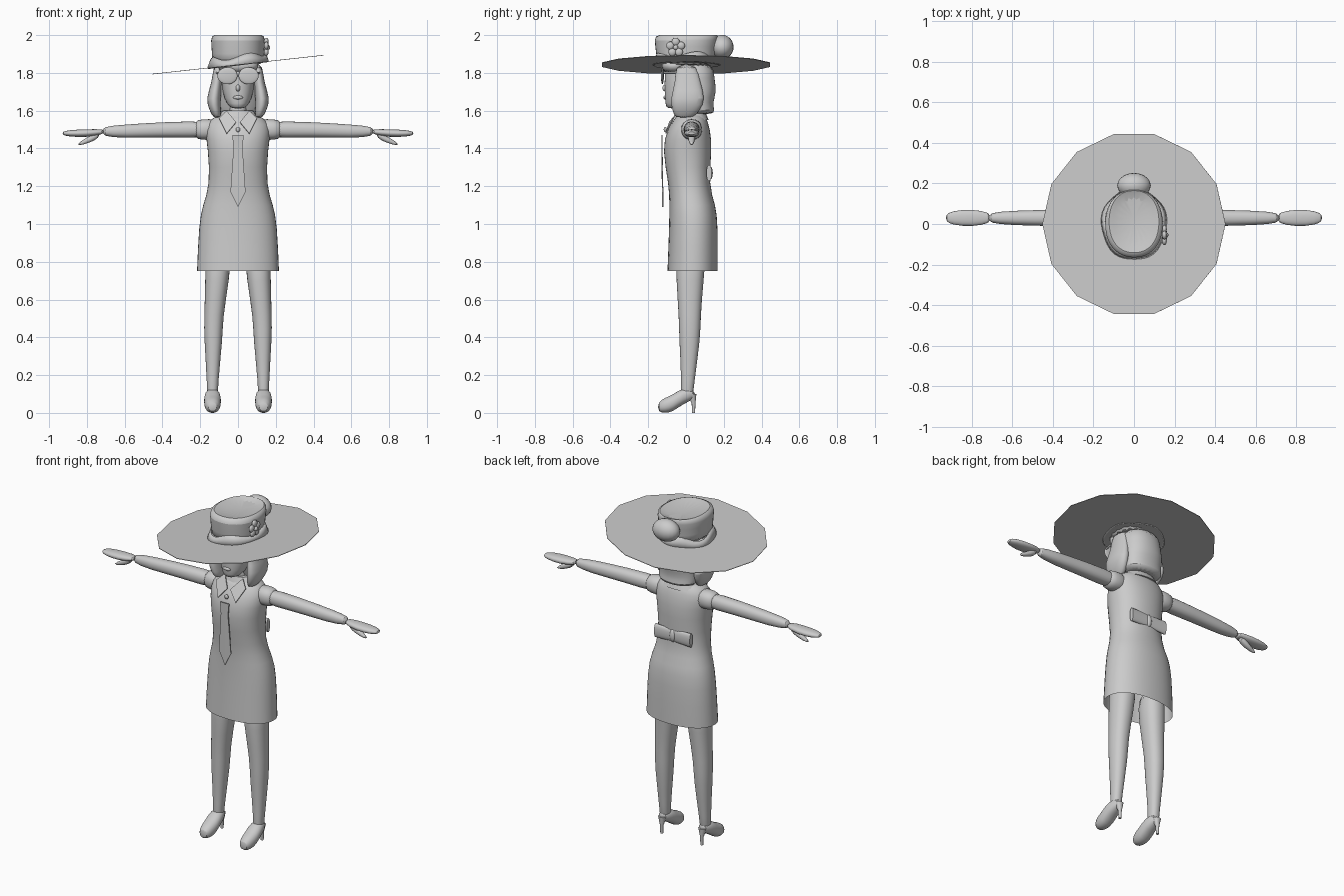
import bpy, bmesh
from math import sin, cos, tau, atan, copysign
from mathutils import Matrix

cube = bpy.data.objects.get("Cube")
if cube:
    bpy.data.objects.remove(cube)

colour = (.6, .6, .6, 1)
grey = bpy.data.materials.new("plain grey")
grey.use_nodes = True
grey.diffuse_color = colour
grey.node_tree.nodes["Principled BSDF"].inputs["Base Color"].default_value = colour


def finish(name, bm, smooth=True, rounded=False, thickness=0, mirror=False):
    """Turn a bmesh into a named object with its modifiers and shading."""
    bmesh.ops.recalc_face_normals(bm, faces=bm.faces)
    mesh = bpy.data.meshes.new(name)
    bm.to_mesh(mesh)
    bm.free()
    mesh.materials.append(grey)
    part = bpy.data.objects.new(name, mesh)
    bpy.context.collection.objects.link(part)
    if mirror:
        part.modifiers.new("other side", "MIRROR")
    if thickness:
        part.modifiers.new("thickness", "SOLIDIFY").thickness = thickness
    if rounded:
        part.modifiers.new("rounding", "SUBSURF").render_levels = 1
    if smooth:
        bpy.ops.object.select_all(action="DESELECT")
        part.select_set(True)
        bpy.context.view_layer.objects.active = part
        bpy.ops.object.shade_smooth_by_angle(angle=.8)


def soften(value):
    """Make an oval slightly boxy."""
    return copysign(abs(value) ** .9, value)


def bridge(bm, loops):
    for lower, upper in zip(loops, loops[1:]):
        for i in range(len(lower)):
            bm.faces.new((lower[i - 1], lower[i], upper[i], upper[i - 1]))


def loft(name, axis, rings, open_start=False, sides=20, mirror=False, rounded=True):
    """Skin oval rings given as position, two centre values and two radii."""
    bm = bmesh.new()
    loops = []
    for position, u, v, wide, deep in rings:
        loop = []
        for i in range(sides):
            angle = tau * i / sides
            a, b = u + wide * soften(cos(angle)), v + deep * soften(sin(angle))
            point = {"x": (position, a, b), "y": (a, position, b), "z": (a, b, position)}
            loop.append(bm.verts.new(point[axis]))
        loops.append(loop)
    bridge(bm, loops)
    bm.faces.new(loops[-1])
    if not open_start:
        bm.faces.new(loops[0])
    finish(name, bm, rounded=rounded, mirror=mirror)


def upright(name, rings, **options):
    """Centred form: rings of height, half width, front and back."""
    loft(name, "z", [(z, 0, (front + back) / 2, half, (back - front) / 2)
                     for z, half, front, back in rings], **options)


def limb(name, axis, rings, squash=1, **options):
    """Mirrored pair: rings of position, two centre values and a radius."""
    loft(name, axis, [(*ring, ring[-1] * squash) for ring in rings], mirror=True, **options)


def ball(name, centre, radii, mirror=False):
    bm = bmesh.new()
    shape = Matrix.Translation(centre) @ Matrix.Diagonal((*radii, 1))
    bmesh.ops.create_uvsphere(bm, u_segments=20, v_segments=12, radius=1, matrix=shape)
    finish(name, bm, mirror=mirror)


def plates(name, points):
    """Thin flat plate, mirrored to the other side."""
    bm = bmesh.new()
    bm.faces.new([bm.verts.new(point) for point in points])
    finish(name, bm, smooth=False, thickness=.006, mirror=True)


# Dress, open at the hem
upright("dress", [
    (.75, .22, -.1, .17), (1, .21, -.09, .17), (1.1, .19, -.09, .16),
    (1.2, .15, -.09, .12), (1.4, .16, -.13, .14), (1.5, .18, -.1, .13),
    (1.56, .15, -.06, .11), (1.59, .07, -.04, .09)], open_start=True)

# Sleeves, arms, hands and thumbs
arm_y = .03
limb("sleeves", "x", [(.1, arm_y, 1.5, .06), (.2, arm_y, 1.5, .055), (.23, arm_y, 1.5, .045)])
limb("arms", "x", [(.1, arm_y, 1.5, .05), (.4, arm_y, 1.5, .04),
                   (.6, arm_y, 1.49, .037), (.73, arm_y, 1.49, .025)])
limb("hands", "x", [(.7, arm_y, 1.49, .025), (.8, arm_y, 1.48, .045),
                    (.9, arm_y, 1.48, .035), (.93, arm_y, 1.48, .015)], squash=.5)
limb("thumbs", "x", [(.73, arm_y, 1.48, .02), (.78, arm_y, 1.45, .02),
                     (.85, arm_y, 1.42, .007)])

# Legs
foot_x = .135
limb("legs", "z", [
    (.05, foot_x, 0, .03), (.15, foot_x, .01, .028), (.4, .13, .02, .05),
    (.5, .13, .02, .05), (.7, .11, .02, .063), (.9, .1, .03, .075)], squash=1.15)

# High-heeled shoes
limb("shoes", "y", [
    (.05, foot_x, .1, .025), (-.02, foot_x, .09, .045), (-.07, foot_x, .05, .045),
    (-.11, foot_x, .04, .042), (-.15, foot_x, .03, .025)])
limb("heels", "z", [(0, foot_x, .04, .008), (.05, foot_x, .04, .01),
                    (.1, foot_x, .03, .025)], rounded=False)

# Neck, choker and collar
upright("neck", [(1.5, .06, -.04, .08), (1.6, .045, -.03, .07), (1.7, .045, -.03, .07)])
upright("choker", [(1.58, .055, -.04, .08), (1.6, .055, -.04, .08)], rounded=False)
upright("collar_band", [(1.55, .12, -.06, .12), (1.6, .08, -.04, .1)], rounded=False)
plates("collar_flaps", [(.01, -.09, 1.54), (.06, -.11, 1.48), (.1, -.07, 1.56), (.06, -.04, 1.6)])
ball("pendant", (0, -.11, 1.5), (.012, .008, .014))

# Neck tie hanging free in front
tie_y = -.125
plates("tie", [(0, tie_y, 1.47), (.03, tie_y, 1.47), (.024, tie_y, 1.4),
               (.04, -.12, 1.17), (0, -.12, 1.09)])

# Waist bow at the back
bow_y = .122
limb("bow_loops", "x", [(0, bow_y, 1.27, .012), (.06, bow_y, 1.27, .013),
                        (.12, bow_y, 1.27, .014)], squash=3, rounded=False)
ball("bow_knot", (0, bow_y, 1.27), (.02, .02, .04))

# Head and sunglasses
upright("head", [
    (1.61, .03, -.1, -.02), (1.63, .06, -.11, .03), (1.7, .085, -.115, .1),
    (1.8, .092, -.115, .13), (1.88, .09, -.1, .13)])
ball("nose", (0, -.11, 1.72), (.012, .015, .018))
ball("lips", (0, -.11, 1.67), (.026, .009, .01))
ball("sunglass_lenses", (.056, -.125, 1.785), (.053, .008, .045), mirror=True)
limb("sunglass_arms", "y", [(-.12, .1, 1.8, .005), (0, .12, 1.8, .005)], rounded=False)

# Hair: back mass, wavy side locks and fringe
upright("hair", [
    (1.58, .1, 0, .14), (1.6, .12, 0, .155), (1.64, .12, -.02, .14),
    (1.7, .125, -.04, .165), (1.77, .12, -.07, .15), (1.86, .12, -.08, .15)])
limb("side_locks", "z", [
    (1.56, .11, -.01, .02), (1.6, .12, 0, .03), (1.66, .133, .01, .04),
    (1.75, .11, .01, .027), (1.85, .105, 0, .025)], squash=2.4)
upright("fringe", [(1.8, .09, -.12, 0), (1.83, .11, -.13, 0), (1.87, .11, -.13, 0)])

# Wide flat brim tilted up toward the left
slope, brim_z, corners = .11, 1.842, 14
bm = bmesh.new()
tilt = Matrix.Translation((0, 0, brim_z)) @ Matrix.Rotation(-atan(slope), 4, "Y")
turn = Matrix.Rotation(tau / 4, 4, "Z")
bmesh.ops.create_circle(bm, cap_ends=True, segments=corners, radius=.455, matrix=tilt @ turn)
finish("hat_brim", bm, smooth=False, thickness=.003)

# Crown with a raised rim and a sunken top
upright("hat_crown", [
    (1.83, .15, -.165, .165), (1.9, .135, -.155, .155), (1.98, .15, -.175, .175),
    (2.01, .13, -.15, .17), (1.98, .08, -.09, .15)])

# Wavy ribbon around the foot of the crown
bm = bmesh.new()
loops = []
for row in range(3):
    loop = []
    for i in range(40):
        angle = tau * i / 40
        size = 1 - .05 * row + .025 * sin(5 * angle)
        x, y = .163 * size * cos(angle), .18 * size * sin(angle)
        lift = row * (.022 + .006 * sin(4 * angle))
        loop.append(bm.verts.new((x, y, brim_z + slope * x + lift)))
    loops.append(loop)
bridge(bm, loops)
finish("hat_ribbon", bm, thickness=.008)

# Puff on the back of the hat and flower on its left
ball("hat_puff", (0, .19, 1.937), (.083, .062, .064))
flower_y, flower_z, reach = -.055, 1.935, .03
for petal in range(5):
    angle = tau * (petal / 5 + .25)
    centre = (.15, flower_y + reach * cos(angle), flower_z + reach * sin(angle))
    ball(f"flower_petal_{petal}", centre, (.012, .021, .021))
ball("flower_centre", (.16, flower_y, flower_z), (.01, .013, .013))
